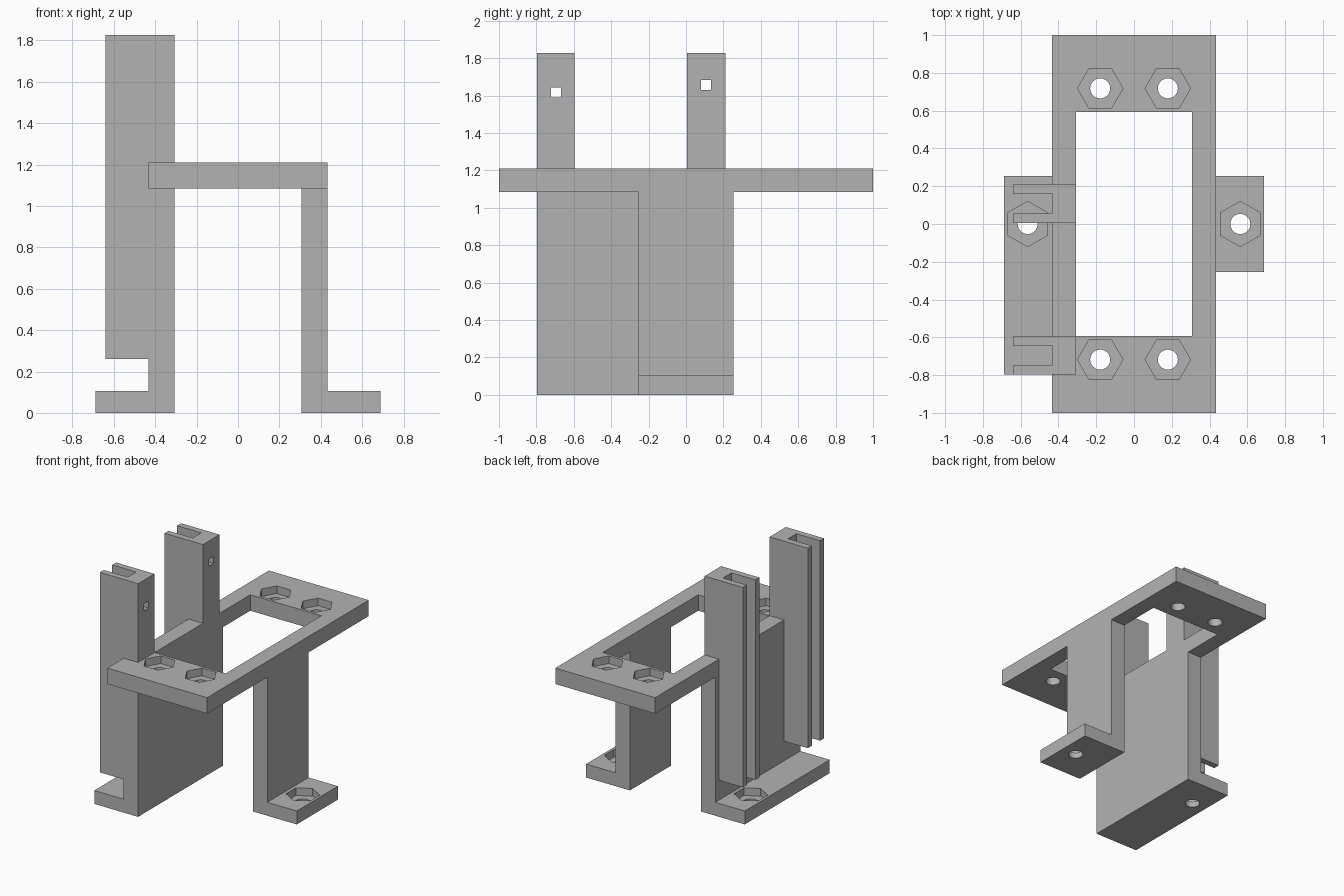
import bpy, bmesh, math
from mathutils import Matrix, Vector

if "Cube" in bpy.data.objects:
    bpy.data.objects.remove(bpy.data.objects["Cube"])

grey = bpy.data.materials.new("plain grey")
grey.use_nodes = True
colour = (0.45, 0.45, 0.45, 1)
grey.diffuse_color = colour
grey.node_tree.nodes["Principled BSDF"].inputs["Base Color"].default_value = colour

# Shared dimensions
OUT, IN, FOOT = 0.433, 0.308, 0.688
BACK, FRONT = 0.255, -0.797
DECK_LOW, DECK_TOP, FOOT_TOP = 1.085, 1.21, 0.105


def make(name, bm):
    bmesh.ops.recalc_face_normals(bm, faces=bm.faces)
    mesh = bpy.data.meshes.new(name)
    bm.to_mesh(mesh)
    bm.free()
    mesh.materials.append(grey)
    obj = bpy.data.objects.new(name, mesh)
    bpy.context.collection.objects.link(obj)
    return obj


def extrude(name, points, along):
    bm = bmesh.new()
    face = bm.faces.new([bm.verts.new(p) for p in points])
    new = bmesh.ops.extrude_face_region(bm, geom=[face])["geom"]
    verts = [g for g in new if isinstance(g, bmesh.types.BMVert)]
    bmesh.ops.translate(bm, verts=verts, vec=Vector(along))
    return make(name, bm)


def box(name, x0, x1, y0, y1, z0, z1):
    base = [(x0, y0, z0), (x1, y0, z0), (x1, y1, z0), (x0, y1, z0)]
    return extrude(name, base, (0, 0, z1 - z0))


def prism(name, x, y, z0, z1, radius, sides, turn=0.0):
    bm = bmesh.new()
    bmesh.ops.create_cone(
        bm, cap_ends=True, segments=sides, radius1=radius, radius2=radius, depth=z1 - z0,
        matrix=Matrix.Translation((x, y, (z0 + z1) / 2)) @ Matrix.Rotation(turn, 4, "Z"))
    return make(name, bm)


def combine(target, other, operation):
    mod = target.modifiers.new(operation.lower(), "BOOLEAN")
    mod.operation, mod.object, mod.solver = operation, other, "EXACT"
    graph = bpy.context.evaluated_depsgraph_get()
    mesh = bpy.data.meshes.new_from_object(target.evaluated_get(graph))
    target.modifiers.clear()
    target.data = mesh
    bpy.data.objects.remove(other)


def nut_seat(target, x, y, top, thickness, point_angle):
    # Hexagonal nut pocket with a round bolt hole through it
    combine(target, prism("pocket", x, y, top - 0.06, top + 0.02, 0.12, 6, point_angle), "DIFFERENCE")
    combine(target, prism("hole", x, y, top - thickness - 0.02, top + 0.02, 0.053, 32), "DIFFERENCE")


def angle_leg(name, side, y0, y1):
    # L-shaped wall and foot, extruded front to back
    outline = [(IN, 0), (FOOT, 0), (FOOT, FOOT_TOP), (OUT, FOOT_TOP), (OUT, DECK_TOP), (IN, DECK_TOP)]
    return extrude(name, [(side * x, y0, z) for x, z in outline], (0, y1 - y0, 0))


# Rectangular deck with its window
bracket = box("bracket", -OUT, OUT, -1, 1, DECK_LOW, DECK_TOP)
combine(bracket, box("window", -IN, IN, -0.592, 0.592, 1, 1.3), "DIFFERENCE")

# Narrow left leg and wide right wall
combine(bracket, angle_leg("left_leg", 1, -BACK, BACK), "UNION")
combine(bracket, angle_leg("right_wall", -1, FRONT, BACK), "UNION")

# Channel columns, slotted on the outer side, each with a small square window
for y0, y1, hole_z in ((FRONT, -0.595, 1.615), (0.006, 0.21, 1.657)):
    lip, edge, floor = 0.049, -0.64, -OUT
    section = [(-IN, y0), (-IN, y1), (edge, y1), (edge, y1 - lip), (floor, y1 - lip),
               (floor, y0 + lip), (edge, y0 + lip), (edge, y0)]
    combine(bracket, extrude("column", [(x, y, 0.26) for x, y in section], (0, 0, 1.567)), "UNION")
    mid, half = (y0 + y1) / 2, 0.027
    combine(bracket, box("square_hole", -0.5, -0.2, mid - half, mid + half,
                         hole_z - half, hole_z + half), "DIFFERENCE")

# Nut seats on the deck and on both feet
for x in (-0.179, 0.179):
    for y in (-0.718, 0.718):
        nut_seat(bracket, x, y, DECK_TOP, DECK_TOP - DECK_LOW, 0 + math.pi / 6)
for x in (-0.563, 0.563):
    nut_seat(bracket, x, 0, FOOT_TOP, FOOT_TOP, 0)
